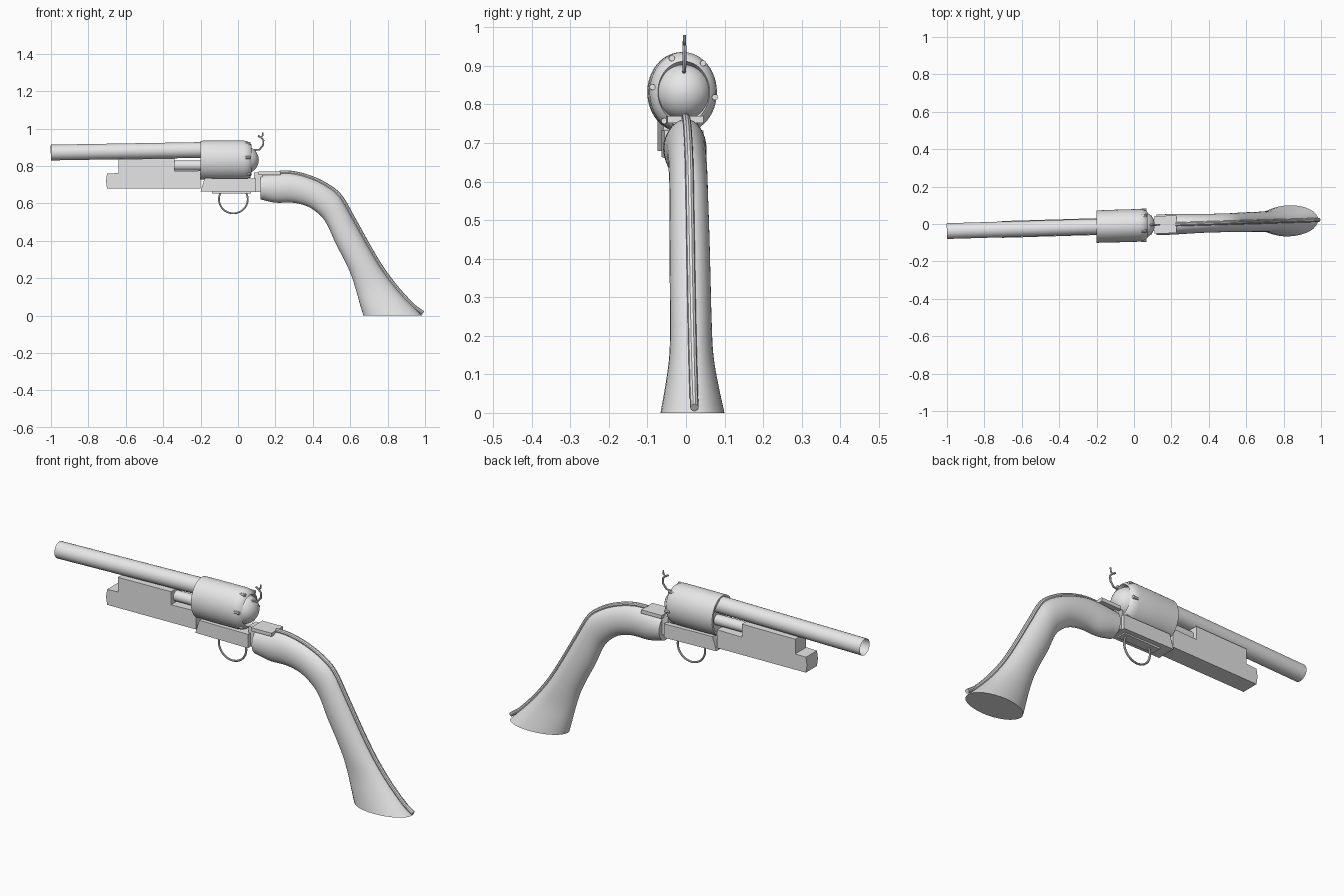
import bpy, bmesh
from math import sin, cos, pi, radians
from mathutils import Vector

cube = bpy.data.objects.get("Cube")
if cube:
    bpy.data.objects.remove(cube, do_unlink=True)

grey = bpy.data.materials.new("plain_grey")
grey.use_nodes = True
COLOUR = (0.8, 0.8, 0.8, 1)
grey.diffuse_color = COLOUR
grey.node_tree.nodes["Principled BSDF"].inputs["Base Color"].default_value = COLOUR


def place(x, y, z):
    """Whole piece is turned slightly about the vertical axis."""
    return Vector((x, y - 0.008 + 0.03 * x, z))


def finish(obj):
    obj.data.materials.clear()
    obj.data.materials.append(grey)
    bpy.ops.object.select_all(action="DESELECT")
    obj.select_set(True)
    bpy.context.view_layer.objects.active = obj
    bpy.ops.object.shade_smooth_by_angle(angle=radians(35))
    return obj


def loft(name, rings, caps=True):
    """Bridge a list of equal rings of points into a skin."""
    bm = bmesh.new()
    rows = [[bm.verts.new(place(*p)) for p in ring] for ring in rings]
    n = len(rows[0])
    for a, b in zip(rows, rows[1:]):
        for i in range(n):
            j = (i + 1) % n
            bm.faces.new((a[i], a[j], b[j], b[i]))
    if caps:
        bm.faces.new(rows[0])
        bm.faces.new(rows[-1])
    bmesh.ops.recalc_face_normals(bm, faces=bm.faces)
    mesh = bpy.data.meshes.new(name)
    bm.to_mesh(mesh)
    bm.free()
    obj = bpy.data.objects.new(name, mesh)
    bpy.context.collection.objects.link(obj)
    return finish(obj)


def slab(name, outline, half):
    """Side outline (x, z) given thickness across y."""
    return loft(name, [[(x, s * half, z) for x, z in outline] for s in (-1, 1)])


def box(name, x0, x1, z0, z1, half):
    return slab(name, [(x0, z0), (x1, z0), (x1, z1), (x0, z1)], half)


def lathe(name, profile, zc, squash=1.0, sides=48):
    """Turn (x, radius) about the long axis."""
    return loft(name, [[(x, squash * r * sin(2 * pi * i / sides),
                         zc + r * cos(2 * pi * i / sides)) for i in range(sides)]
                       for x, r in profile])


def tube(name, points, radius, caps=True, sides=4):
    curve = bpy.data.curves.new(name, "CURVE")
    curve.dimensions = "3D"
    curve.bevel_depth = radius
    curve.bevel_resolution = sides
    curve.use_fill_caps = caps
    line = curve.splines.new("POLY")
    line.points.add(len(points) - 1)
    for point, (x, z) in zip(line.points, points):
        point.co = (*place(x, 0, z), 1)
    obj = bpy.data.objects.new(name, curve)
    bpy.context.collection.objects.link(obj)
    bpy.ops.object.select_all(action="DESELECT")
    obj.select_set(True)
    bpy.context.view_layer.objects.active = obj
    bpy.ops.object.convert(target="MESH")
    return finish(bpy.context.object)


def smooth_rows(rows, steps=4):
    """Catmull-Rom through rows of numbers."""
    rows = [Vector(r) for r in rows]
    ext = [2 * rows[0] - rows[1]] + rows + [2 * rows[-1] - rows[-2]]
    out = []
    for a, b, c, d in zip(ext, ext[1:], ext[2:], ext[3:]):
        for k in range(steps):
            t = k / steps
            out.append(0.5 * (2 * b + (c - a) * t + (2 * a - 5 * b + 4 * c - d) * t ** 2
                              + (3 * b - a - 3 * c + d) * t ** 3))
    return out + [rows[-1]]


# Open barrel and the rod below it
tube("barrel", [(-1, 0.872), (-0.18, 0.886)], 0.042, caps=False, sides=10)
tube("loading_rod", [(-0.36, 0.803), (-0.16, 0.803)], 0.027, sides=6)

# Stepped block under the barrel
slab("under_block", [(-0.7, 0.68), (-0.706, 0.72), (-0.7, 0.76), (-0.64, 0.762),
                     (-0.64, 0.838), (-0.34, 0.84), (-0.34, 0.772), (-0.2, 0.775),
                     (-0.2, 0.68)], 0.045)

# Drum with recessed front and rounded rear lip
lathe("drum", [(-0.17, 0.03), (-0.17, 0.09), (-0.2, 0.09), (-0.2, 0.103), (-0.1, 0.104),
               (0.03, 0.104), (0.05, 0.1), (0.065, 0.091), (0.073, 0.08), (0.05, 0.07)],
      0.832, squash=0.84)

# Ball at the rear of the drum
lathe("rear_ball", [(0.038 - 0.073 * cos(a), 0.073 * sin(a))
                    for a in [pi * (0.01 + 0.98 * k / 20) for k in range(21)]], 0.832, sides=32)

# Pegs around the rear lip
for k in range(6):
    a = radians(60 * k - 8)
    y, z, h = 0.082 * cos(a), 0.832 + 0.095 * sin(a), 0.008
    loft("drum_peg", [[(x, y + h * sin(b), z + h * cos(b))
                       for b in [i * pi / 4 for i in range(8)]] for x in (0.04, 0.068)])

# Hammer
tube("hammer", [(0.085, 0.885), (0.115, 0.888), (0.134, 0.912), (0.136, 0.938),
                (0.122, 0.953), (0.106, 0.962)], 0.005, sides=2)
tube("hammer_spur", [(0.122, 0.953), (0.132, 0.962), (0.133, 0.98)], 0.004, sides=2)

# Frame, rail, post and tang
slab("frame", [(-0.2, 0.665), (0.095, 0.66), (0.095, 0.732), (-0.178, 0.735)], 0.05)
box("bottom_rail", -0.14, 0.07, 0.654, 0.666, 0.025)
box("rear_post", 0.085, 0.13, 0.662, 0.765, 0.03)
box("tang_plate", 0.11, 0.226, 0.752, 0.77, 0.047)

# Trigger guard loop
tube("trigger_guard", [(-0.025 + 0.077 * cos(a), 0.622 + 0.075 * sin(a))
                       for a in [radians(150 + 240 * k / 28) for k in range(29)]],
     0.005, sides=3)

# Curved grip: top x, top z, bottom x, bottom z, half width
GRIP = [
    (0.12, 0.752, 0.12, 0.622, 0.055), (0.22, 0.762, 0.2, 0.604, 0.055),
    (0.3, 0.758, 0.29, 0.604, 0.052), (0.385, 0.735, 0.37, 0.585, 0.05),
    (0.47, 0.695, 0.43, 0.545, 0.05), (0.545, 0.635, 0.475, 0.49, 0.05),
    (0.615, 0.515, 0.52, 0.39, 0.052), (0.69, 0.38, 0.562, 0.31, 0.053),
    (0.76, 0.262, 0.602, 0.225, 0.054), (0.83, 0.165, 0.63, 0.14, 0.057),
    (0.9, 0.085, 0.65, 0.068, 0.068), (0.985, 0, 0.67, 0, 0.083)]
sections = smooth_rows(GRIP)
rings = []
for tx, tz, bx, bz, w in sections:
    ring = []
    for i in range(32):
        a = 2 * pi * i / 32
        f = (1 + cos(a)) / 2
        ring.append((bx + (tx - bx) * f, w * sin(a), bz + (tz - bz) * f))
    rings.append(ring)
loft("grip", rings)

# Rounded strap along the back of the grip
strap = [(s[0] + 0.002, s[1] + 0.004) for s in sections[4:-2]]
tube("back_strap", strap + [(0.99, 0.014)], 0.011, sides=3)
